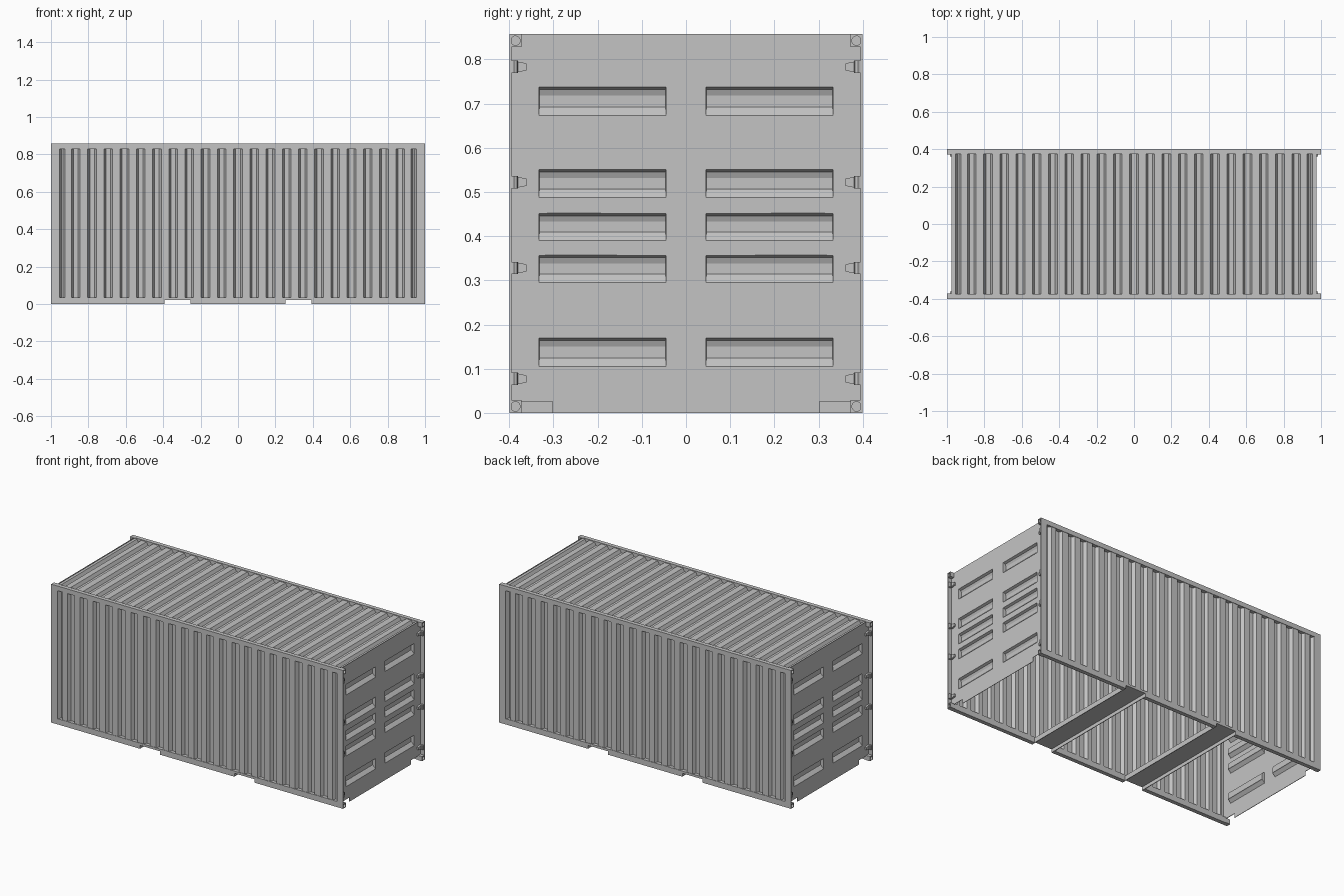
import bpy
import bmesh
import math

cube = bpy.data.objects.get("Cube")
if cube:
    bpy.data.objects.remove(cube)

grey = bpy.data.materials.new("painted_grey")
grey.use_nodes = True
grey.diffuse_color = (0.55, 0.55, 0.55, 1)
shader = next(n for n in grey.node_tree.nodes if n.type == 'BSDF_PRINCIPLED')
shader.inputs["Base Color"].default_value = grey.diffuse_color
shader.inputs["Roughness"].default_value = 0.6

L, W, H = 1.0, 0.4, 0.857      # half length, half width, height
RAIL = 0.025                   # depth of the rails
SILL, HEAD = 0.035, 0.828      # wall sheet bottom and top
END_X = 0.973                  # plane of the end panels
PITCH = 0.0867                 # spacing of the corrugations


def finish(name, bm, sheet=0.0):
    bmesh.ops.remove_doubles(bm, verts=bm.verts, dist=1e-5)
    bmesh.ops.recalc_face_normals(bm, faces=bm.faces)
    mesh = bpy.data.meshes.new(name)
    bm.to_mesh(mesh)
    bm.free()
    mesh.materials.append(grey)
    obj = bpy.data.objects.new(name, mesh)
    bpy.context.collection.objects.link(obj)
    if sheet:
        mod = obj.modifiers.new("thickness", 'SOLIDIFY')
        mod.thickness = sheet
        mod.offset = 0
    return obj


def add_face(bm, points):
    return bm.faces.new([bm.verts.new(p) for p in points])


def prism(name, profile, place, a, b):
    """Extrude a closed profile; place(u, v, t) maps it into the model."""
    bm = bmesh.new()
    add_face(bm, [place(u, v, a) for u, v in profile])
    add_face(bm, [place(u, v, b) for u, v in profile])
    for (u, v), (p, q) in zip(profile, profile[1:] + profile[:1]):
        add_face(bm, [place(u, v, a), place(p, q, a), place(p, q, b), place(u, v, b)])
    return finish(name, bm)


def box(name, lo, hi):
    rect = [(lo[0], lo[2]), (hi[0], lo[2]), (hi[0], hi[2]), (lo[0], hi[2])]
    return prism(name, rect, lambda u, v, t: (u, t, v), lo[1], hi[1])


# Corrugation profile: sunken ribs along the length, narrow ones at the ends
def corrugation(depth, slope=0.011):
    ribs = [(i * PITCH, 0.024) for i in range(-10, 11)]
    ribs = [(-0.94, 0.016)] + ribs + [(0.94, 0.016)]
    pts = [(-END_X, 0)]
    for c, h in ribs:
        pts += [(c - h, 0), (c - h + slope, depth), (c + h - slope, depth), (c + h, 0)]
    return pts + [(END_X, 0)]


def corrugated(name, place, a, b):
    bm = bmesh.new()
    pts = corrugation(0.019)
    for (u, d), (p, e) in zip(pts, pts[1:]):
        add_face(bm, [place(u, d, a), place(p, d if d == e else e, a),
                      place(p, e, b), place(u, d, b)])
    return finish(name, bm, 0.003)


# Roof sheet
corrugated("roof_sheet", lambda u, d, t: (u, t, H - 0.006 - d), -W + RAIL, W - RAIL)

# Long sides: wall sheet, rails and post flanges
P0, P1, PZ = 0.255, 0.392, 0.021    # lifting pocket extent and height
sill_profile = [(-L, 0), (-P1, 0), (-P1, PZ), (-P0, PZ), (-P0, 0),
                (P0, 0), (P0, PZ), (P1, PZ), (P1, 0), (L, 0)]
inner = END_X
sill_profile[0], sill_profile[-1] = (-inner, 0), (inner, 0)
sill_profile += [(inner, SILL), (-inner, SILL)]
for side, label in ((-1, "front"), (1, "back")):
    corrugated(label + "_wall_sheet",
               lambda u, d, t: (u, side * (W - 0.004 - d), t), SILL, HEAD)
    prism(label + "_bottom_rail", sill_profile,
          lambda u, v, t: (u, side * t, v), W - RAIL, W)
    y0, y1 = sorted((side * (W - RAIL), side * W))
    box(label + "_top_rail", (-inner, y0, HEAD), (inner, y1, H))
    f0, f1 = sorted((side * (W - 0.005), side * W))
    for end in (-1, 1):
        x0, x1 = sorted((end * 0.957, end * L))
        box(label + "_post_flange", (x0, f0, 0.01), (x1, f1, H - 0.01))

# Lifting pockets: inverted channels running across the base
T = 0.004
for end in (-1, 1):
    a, b, top = P0 - T, P1 + T, 0.03
    channel = [(a, 0), (P0, 0), (P0, PZ), (P1, PZ), (P1, 0), (b, 0), (b, top),
               (P1, top), (P1, PZ + T), (P0, PZ + T), (P0, top), (a, top)]
    prism("lifting_pocket", channel, lambda u, v, t: (end * u, t, v),
          -W + 0.002, W - 0.002)

# End panels: flat sheet with pressed-in slots and notches beside the corners
slots_z = [(0.105, 0.170), (0.295, 0.357), (0.390, 0.452), (0.487, 0.551), (0.673, 0.738)]
slots_y = [(-0.333, -0.045), (0.045, 0.333)]
NOTCH_Z, NOTCH_Y0, NOTCH_Y1 = 0.026, 0.302, 0.372


def in_any(value, ranges):
    return any(a < value < b for a, b in ranges)


for end, label in ((1, "left"), (-1, "right")):
    bm = bmesh.new()
    ys = {-W + 0.004, W - 0.004}
    for a, b in slots_y:
        ys |= {a, b}
    for s in (-1, 1):
        ys |= {s * NOTCH_Y0, s * NOTCH_Y1}
    zs = {0.0, NOTCH_Z, H}
    for a, b in slots_z:
        zs |= {a, b}
    ys, zs = sorted(ys), sorted(zs)
    for y0, y1 in zip(ys, ys[1:]):
        for z0, z1 in zip(zs, zs[1:]):
            ym, zm = (y0 + y1) / 2, (z0 + z1) / 2
            slot = in_any(ym, slots_y) and in_any(zm, slots_z)
            notch = NOTCH_Y0 < abs(ym) < NOTCH_Y1 and zm < NOTCH_Z
            if not slot and not notch:
                add_face(bm, [(end * END_X, y, z) for y, z in
                              ((y0, z0), (y1, z0), (y1, z1), (y0, z1))])
    for z0, z1 in slots_z:
        hollow = [(0, z0), (0.016, z0 + 0.017), (0.02, z1 - 0.019), (0.014, z1 - 0.005), (0, z1)]
        # the floor of the slot is a rounded trough
        hollow[2:2] = [(0.02, z0 + 0.019)]
        for y0, y1 in slots_y:
            for (d, z), (e, q) in zip(hollow, hollow[1:]):
                add_face(bm, [(end * (END_X - d), y0, z), (end * (END_X - d), y1, z),
                              (end * (END_X - e), y1, q), (end * (END_X - e), y0, q)])
            for y in (y0, y1):
                add_face(bm, [(end * (END_X - d), y, z) for d, z in hollow])
    finish(label + "_end_panel", bm, 0.003)


# Corner castings: cubes with a round hole in the end face
def corner_casting(end, side, z0, z1):
    bm = bmesh.new()
    y0, y1 = side * (W - 0.028), side * W
    cy, cz = (y0 + y1) / 2, (z0 + z1) / 2
    back, face, floor = end * 0.968, end * L, end * (L - 0.014)
    square = [(y1, z1), (y0, z1), (y0, z0), (y1, z0)]
    ring = [(cy + side * 0.0105 * math.cos(math.pi / 4 + i * math.pi / 8),
             cz + 0.0105 * math.sin(math.pi / 4 + i * math.pi / 8)) for i in range(16)]
    for i in range(4):
        p, q = square[i], square[(i + 1) % 4]
        arc = [ring[(4 * i + k) % 16] for k in range(5)]
        add_face(bm, [(face, *c) for c in [p, q] + arc[::-1]])
        add_face(bm, [(face, *p), (face, *q), (back, *q), (back, *p)])
        for m, n in zip(arc, arc[1:]):
            add_face(bm, [(face, *m), (face, *n), (floor, *n), (floor, *m)])
    add_face(bm, [(floor, *c) for c in ring])
    add_face(bm, [(back, *c) for c in square])
    finish("corner_casting", bm)


# Hinges: a barrel on the post with a tapered strap on the panel
def hinge(end, side, z):
    strap = [(0.361, z - 0.008), (0.38, z - 0.012), (0.394, z - 0.012),
             (0.394, z + 0.012), (0.38, z + 0.012), (0.361, z + 0.008)]
    prism("hinge_strap", strap, lambda u, v, t: (end * t, side * u, v), END_X, 0.985)
    barrel = [(0.99 + 0.009 * math.cos(i * math.pi / 4),
               0.389 + 0.009 * math.sin(i * math.pi / 4)) for i in range(8)]
    prism("hinge_barrel", barrel, lambda u, v, t: (end * u, side * v, t),
          z - 0.014, z + 0.014)


for end in (-1, 1):
    for side in (-1, 1):
        corner_casting(end, side, 0, 0.029)
        corner_casting(end, side, H - 0.029, H)
        for z in (0.077, 0.328, 0.522, 0.783):
            hinge(end, side, z)
